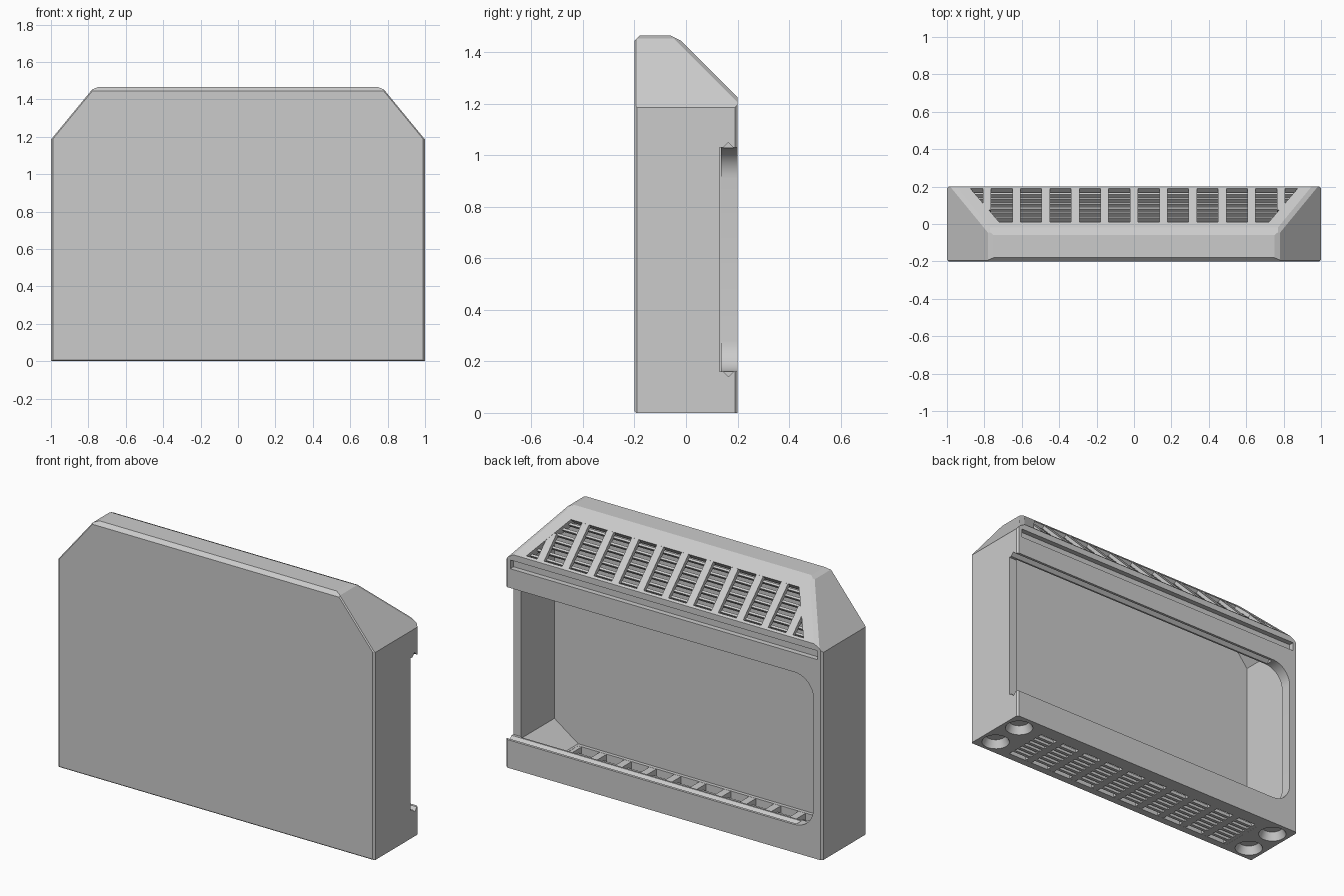
import bpy, bmesh, math
from mathutils import Vector

if "Cube" in bpy.data.objects:
    bpy.data.objects.remove(bpy.data.objects["Cube"], do_unlink=True)

grey = bpy.data.materials.new("light_grey_plastic")
grey.use_nodes = True
grey.diffuse_color = (0.6, 0.6, 0.6, 1)
grey.node_tree.nodes["Principled BSDF"].inputs["Base Color"].default_value = (0.6, 0.6, 0.6, 1)


def finish(bm, name):
    bmesh.ops.recalc_face_normals(bm, faces=bm.faces[:])
    mesh = bpy.data.meshes.new(name)
    bm.to_mesh(mesh)
    bm.free()
    mesh.materials.append(grey)
    obj = bpy.data.objects.new(name, mesh)
    bpy.context.collection.objects.link(obj)
    return obj


def prism(bm, points, shift):
    """Extrude a planar outline along a vector."""
    a = [bm.verts.new(p) for p in points]
    b = [bm.verts.new(Vector(p) + Vector(shift)) for p in points]
    bm.faces.new(a)
    bm.faces.new(b[::-1])
    for i in range(len(a)):
        j = (i + 1) % len(a)
        bm.faces.new((a[i], b[i], b[j], a[j]))


def box(bm, lo, hi):
    (x, y, z), (X, Y, Z) = lo, hi
    prism(bm, [(x, y, z), (X, y, z), (X, Y, z), (x, Y, z)], (0, 0, Z - z))


def chop(bm, point, normal, both=False):
    """Slice away everything beyond a plane, optionally mirrored in x."""
    for s in ((1, -1) if both else (1,)):
        cut = bmesh.ops.bisect_plane(
            bm, geom=bm.verts[:] + bm.edges[:] + bm.faces[:], dist=1e-5,
            plane_co=(point[0] * s, point[1], point[2]),
            plane_no=(normal[0] * s, normal[1], normal[2]), clear_outer=True)
        edges = [e for e in cut["geom_cut"] if isinstance(e, bmesh.types.BMEdge)]
        if edges:
            bmesh.ops.edgenet_fill(bm, edges=edges)


def carve(target, bm):
    cutter = finish(bm, "cutter")
    cutter.hide_render = True
    mod = target.modifiers.new("carve", 'BOOLEAN')
    mod.operation = 'DIFFERENCE'
    mod.solver = 'EXACT'
    mod.object = cutter
    bpy.context.view_layer.objects.active = target
    bpy.ops.object.modifier_apply(modifier=mod.name)
    bpy.data.objects.remove(cutter, do_unlink=True)


R = math.sqrt(0.5)
side_n = Vector((0.28, 0, 0.23)).normalized()
back_n = Vector((0, R, R))
side_p = Vector((1, 0, 1.185))
back_p = Vector((0, 0.2, 1.225))

# Outer shell with sloped shoulders, sloped back and eased edges
bm = bmesh.new()
box(bm, (-1, -0.2, 0), (1, 0.2, 1.465))
chop(bm, side_p, side_n, True)
chop(bm, back_p, back_n)
chop(bm, (0, -0.06, 1.465), (0, 0.5, 1))
chop(bm, (0.75, 0, 1.465), (0.4, 0, 1), True)
ridge = side_n + back_n
chop(bm, Vector((0.778, -0.03, 1.455)) - ridge.normalized() * 0.008, ridge, True)
chop(bm, (0, -0.2, 1.445), (0, -1, 1))
chop(bm, (0, -0.2, 0.006), (0, -1, -1))
chop(bm, side_p - side_n * 0.006 + Vector((0, -0.2, 0)), side_n + Vector((0, -1, 0)), True)
for y in (-1, 1):
    chop(bm, (0.99, 0.2 * y, 0), (1, y, 0), True)
shell = finish(bm, "shell")

# Hollow interior with ramped floor corners
bm = bmesh.new()
box(bm, (-0.95, -0.17, 0.045), (0.95, 0.135, 1.425))
chop(bm, side_p - side_n * 0.04, side_n, True)
chop(bm, back_p - back_n * 0.05, back_n)
chop(bm, (0.95, 0, 0.15), (0.105, 0, -0.15), True)
carve(shell, bm)

# Back opening, rounded at one end and running out through the other side
bm = bmesh.new()
r, low, high, end = 0.12, 0.16, 1.03, -0.945
outline = [(1.2, 0.13, low), (1.2, 0.13, high)]
for cz, start in ((high - r, 90), (low + r, 180)):
    for i in range(9):
        a = math.radians(start + 90 * i / 8)
        outline.append((end + r + r * math.cos(a), 0.13, cz + r * math.sin(a)))
prism(bm, outline, (0, 0.2, 0))
carve(shell, bm)

# Guide grooves along the opening
for z in (low, high):
    bm = bmesh.new()
    g = 0.02
    prism(bm, [(-0.83, 0.165 - g, z), (-0.83, 0.165, z + g),
               (-0.83, 0.165 + g, z), (-0.83, 0.165, z - g)], (2, 0, 0))
    carve(shell, bm)

# Finger slot across the upper back band
bm = bmesh.new()
box(bm, (-0.97, 0.17, 1.14), (0.97, 0.3, 1.19))
carve(shell, bm)

# Tapered foot recesses
for x in (-0.905, 0.905):
    for y in (-0.1, 0.1):
        bm = bmesh.new()
        rings = [[bm.verts.new((x + rad * math.cos(i * math.tau / 32),
                                y + rad * math.sin(i * math.tau / 32), z))
                  for i in range(32)] for rad, z in ((0.08, -0.01), (0.055, 0.045))]
        bm.faces.new(rings[0])
        bm.faces.new(rings[1])
        for i in range(32):
            j = (i + 1) % 32
            bm.faces.new((rings[0][i], rings[0][j], rings[1][j], rings[1][i]))
        carve(shell, bm)


# Position on the sloped back: across, up the slope, out of the surface
def slope(u, v, n):
    return Vector((u, 0.19 + R * (n - v), 1.235 + R * (n + v)))


length = 0.255


def half_width(v):
    return 0.875 - 0.155 * v / length


# Grille windows in the slope and in the floor
bm = bmesh.new()
prism(bm, [slope(-half_width(0), 0, 0.05), slope(half_width(0), 0, 0.05),
           slope(half_width(length), length, 0.05),
           slope(-half_width(length), length, 0.05)], -back_n * 0.13)
carve(shell, bm)
bm = bmesh.new()
box(bm, (-0.787, -0.15, -0.1), (0.787, 0.12, 0.1))
carve(shell, bm)

bars = [0.1572 * i for i in range(-5, 6)]
w = 0.022

# Upper grille: broad ribs over deep thin blades
bm = bmesh.new()
for x in bars:
    top = length + 0.01
    if abs(x) > 0.75:
        top = 0.16
    prism(bm, [slope(x - w, -0.005, -0.001), slope(x + w, -0.005, -0.001),
               slope(x + w, top, -0.001), slope(x - w, top, -0.001)], -back_n * 0.024)
for i in range(7):
    v = (i + 0.5) * length / 7
    h = half_width(v) + 0.012
    t = 0.006
    prism(bm, [slope(-h, v - t, -0.02), slope(h, v - t, -0.02),
               slope(h, v + t, -0.02), slope(-h, v + t, -0.02)], -back_n * 0.03)
finish(bm, "upper_grille")

# Lower grille: ribs standing inside above flush slats
bm = bmesh.new()
for x in bars:
    box(bm, (x - w, -0.152, 0.0005), (x + w, 0.122, 0.044))
for i in range(1, 7):
    y = -0.15 + 0.27 * i / 7
    box(bm, (-0.79, y - 0.009, 0.0005), (0.79, y + 0.009, 0.02))
finish(bm, "lower_grille")

# Smooth only the rounded surfaces
bpy.ops.object.select_all(action='DESELECT')
shell.select_set(True)
bpy.context.view_layer.objects.active = shell
bpy.ops.object.shade_smooth_by_angle(angle=math.radians(15))
